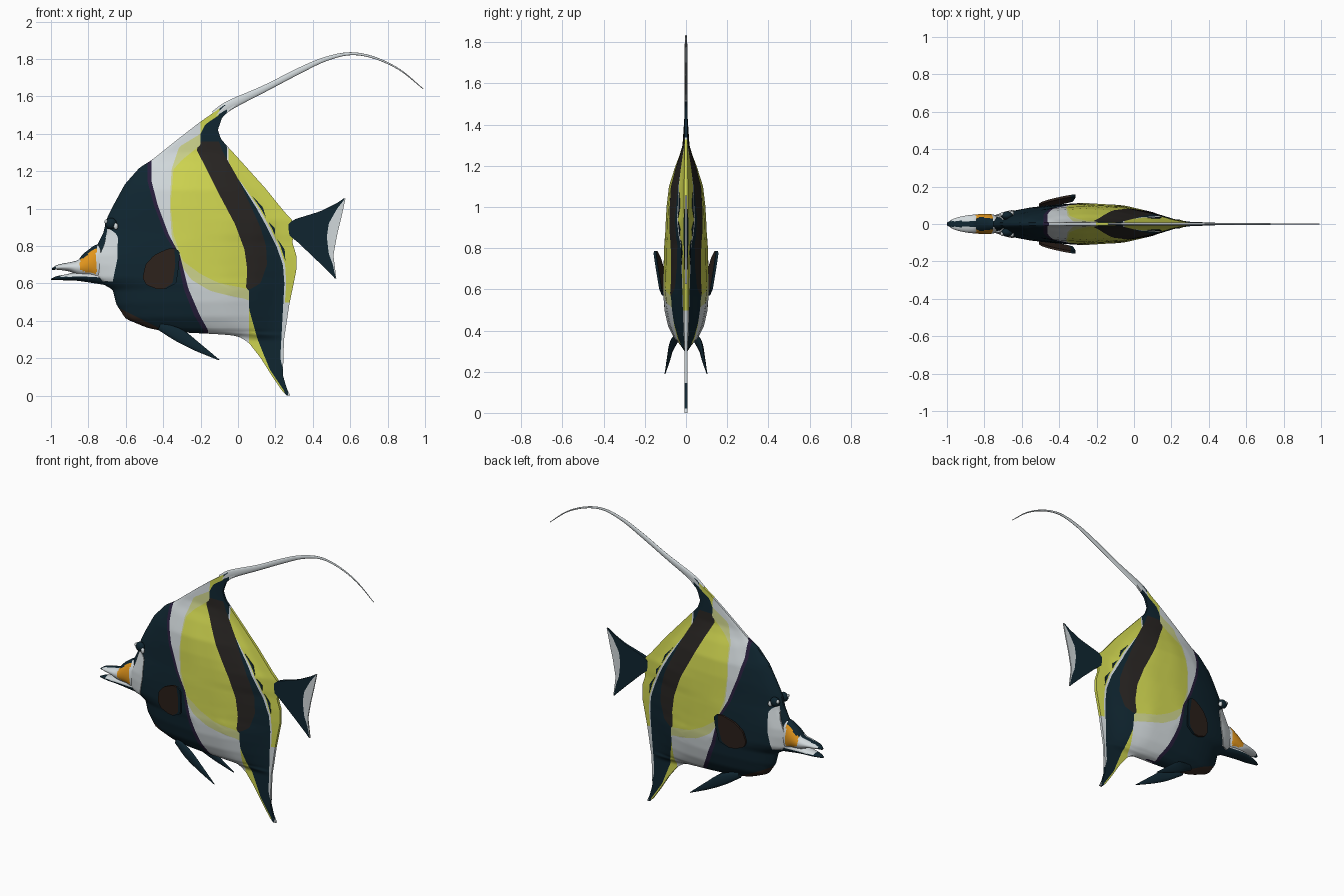
import bpy, bmesh, math
from mathutils import Vector

cube = bpy.data.objects.get("Cube")
if cube:
    bpy.data.objects.remove(cube)

PALETTE = {
    "navy": (.005, .019, .030), "white": (.64, .69, .71), "yellow": (.62, .66, .08),
    "pale_yellow": (.60, .64, .26), "black": (.021, .018, .016), "brown": (.030, .018, .013),
    "purple": (.020, .013, .045), "orange": (.75, .30, .012),
}
MATS = {}
for label, rgb in PALETTE.items():
    mat = bpy.data.materials.new(label)
    mat.use_nodes = True
    mat.diffuse_color = (*rgb, 1)
    shader = mat.node_tree.nodes["Principled BSDF"]
    shader.inputs["Base Color"].default_value = (*rgb, 1)
    shader.inputs["Roughness"].default_value = .6
    MATS[label] = mat
COLOURS = list(PALETTE)


def finish(name, bm, angle=50):
    """Clean the mesh, keep only the used materials and shade it smooth."""
    bmesh.ops.remove_doubles(bm, verts=bm.verts, dist=.0002)
    bmesh.ops.recalc_face_normals(bm, faces=bm.faces)
    used = sorted({f.material_index for f in bm.faces})
    for f in bm.faces:
        f.material_index = used.index(f.material_index)
    mesh = bpy.data.meshes.new(name)
    bm.to_mesh(mesh)
    bm.free()
    for i in used:
        mesh.materials.append(MATS[COLOURS[i]])
    obj = bpy.data.objects.new(name, mesh)
    bpy.context.collection.objects.link(obj)
    bpy.ops.object.select_all(action="DESELECT")
    obj.select_set(True)
    bpy.context.view_layer.objects.active = obj
    bpy.ops.object.shade_smooth_by_angle(angle=math.radians(angle))
    return obj


def table(*pairs, blur=.007):
    """Softened piecewise curve through (input, output) pairs."""
    pairs = sorted(pairs)

    def linear(v):
        if v <= pairs[0][0]:
            return pairs[0][1]
        for (a, p), (b, q) in zip(pairs, pairs[1:]):
            if v <= b:
                return p + (q - p) * (v - a) / (b - a)
        return pairs[-1][1]
    return lambda v: (linear(v - blur) + 2 * linear(v) + linear(v + blur)) / 4


def sheet(name, heights, bounds, colours, depth, centre=None, cols=6, ease=1):
    """Two-sided skin in level rows, split into coloured strips by the bounds."""
    bm = bmesh.new()
    rows, tints = [], []
    for z in heights:
        left, right = bounds[0](z), bounds[-1](z)
        edges = [left]
        for b in bounds[1:]:
            edges.append(min(max(b(z), edges[-1]), max(left, right)))
        xs, tints = [edges[0]], []
        for i, (a, b) in enumerate(zip(edges, edges[1:])):
            power = ease if i < 2 else 1
            for k in range(cols):
                xs.append(a + (b - a) * ((k + 1) / cols) ** power)
                tints.append(colours[i])
        pair = []
        for side in (-1, 1):
            pair.append([bm.verts.new((x, (centre(x, z) if centre else 0) + side * depth(x, z), z))
                         for x in xs])
        rows.append(pair)

    def face(verts, tint, z):
        f = bm.faces.new(verts)
        f.material_index = COLOURS.index(tint(z) if callable(tint) else tint)
    for j, (lo, hi) in enumerate(zip(rows, rows[1:])):
        z = (heights[j] + heights[j + 1]) / 2
        for k, tint in enumerate(tints):
            for s in (0, 1):
                face((lo[s][k], lo[s][k + 1], hi[s][k + 1], hi[s][k]), tint, z)
        for k, tint in ((0, outer_tint(tints, lo[0], hi[0], True)), (-1, outer_tint(tints, lo[0], hi[0], False))):
            face((lo[0][k], lo[1][k], hi[1][k], hi[0][k]), tint, z)
    for end, z in ((rows[0], heights[0]), (rows[-1], heights[-1])):
        for k, tint in enumerate(tints):
            face((end[0][k], end[0][k + 1], end[1][k + 1], end[1][k]), tint, z)
    return finish(name, bm)


def outer_tint(tints, low, high, first):
    """Colour of the first or last strip that is not empty."""
    order = range(len(tints)) if first else reversed(range(len(tints)))
    for k in order:
        if high[k + 1].co.x - high[k].co.x + low[k + 1].co.x - low[k].co.x > .0008:
            return tints[k]
    return tints[0]


def loft(name, points, colour, steps=6, ring=24):
    """Elliptic sections (x, y, z, half height, half width) along a smooth path."""
    pts = [Vector(p) for p in points]
    pts = [2 * pts[0] - pts[1]] + pts + [2 * pts[-1] - pts[-2]]
    path = []
    for a, b, c, d in zip(pts, pts[1:], pts[2:], pts[3:]):
        for k in range(steps):
            t = k / steps
            path.append(b + (c - a) * (t / 2) + (2 * a - 5 * b + 4 * c - d) * (t * t / 2)
                        + (3 * b - a - 3 * c + d) * (t ** 3 / 2))
    path.append(pts[-2])
    bm = bmesh.new()
    rings = []
    for i, p in enumerate(path):
        step = path[min(i + 1, len(path) - 1)] - path[max(i - 1, 0)]
        across = Vector((-step[2], 0, step[0])).normalized()
        rings.append([bm.verts.new(Vector(p[:3]) + across * p[3] * math.cos(math.tau * k / ring)
                                   + Vector((0, p[4] * math.sin(math.tau * k / ring), 0)))
                      for k in range(ring)])
    for a, b in zip(rings, rings[1:]):
        for k in range(ring):
            n = (k + 1) % ring
            bm.faces.new((a[k], a[n], b[n], b[k]))
    bm.faces.new(rings[0])
    bm.faces.new(rings[-1])
    for f in bm.faces:
        f.material_index = COLOURS.index(colour(f.calc_center_median()) if callable(colour) else colour)
    return finish(name, bm)


def span(low, high, count):
    return [low + (high - low) * k / count for k in range(count + 1)]


# Body outline and thickness
front = table((0, .262), (.02, .24), (.1, .185), (.2, .122), (.28, .06), (.315, .01), (.33, -.08),
              (.338, -.36), (.36, -.48), (.41, -.6), (.487, -.65), (.567, -.67), (.6, -.73), (.63, -.775),
              (.7, -.79), (.75, -.785), (.81, -.75), (.87, -.72), (.95, -.70), (1.02, -.665), (1.13, -.605),
              (1.22, -.525), (1.26, -.46), (1.38, -.31), (1.465, -.2), (1.555, -.07))
rear = table((0, .28), (.04, .26), (.11, .24), (.3, .246), (.49, .275), (.67, .312), (.75, .312),
             (.82, .29), (.86, .3), (.94, .29), (.98, .25), (1.11, .145), (1.26, .01), (1.37, -.09),
             (1.42, -.108), (1.487, -.085), (1.555, -.01))
bulk = table((.3, 0), (.335, .025), (.36, .05), (.42, .08), (.5, .098), (.6, .106), (.8, .1), (1, .088),
             (1.1, .076), (1.2, .045), (1.25, .025), (1.3, .01), (1.45, 0))
section = table((0, 0), (.03, .3), (.1, .56), (.25, .86), (.45, 1), (.65, .88), (.8, .55), (.92, .16), (1, .02))


def skin(x, z, lift=0):
    width = max(rear(z) - front(z), .001)
    return .007 + lift + bulk(z) * section((x - front(z)) / width)


# Stripe boundaries, from the head to the rear edge
belly = table((.33, -.38), (.36, -.42), (.4, -.5), (.45, -.6), (.5, -.7), (.6, -.9))
collar = table((.35, -.185), (.43, -.235), (.57, -.29), (.75, -.325), (.86, -.39), (1.02, -.45), (1.15, -.485), (1.25, -.485))
chest = table((.35, -.16), (.43, -.205), (.57, -.265), (.75, -.31), (.86, -.37), (1.02, -.43), (1.15, -.463), (1.25, -.463))
pale = table((.515, .06), (.53, -.03), (.56, -.15), (.62, -.25), (.72, -.32), (.86, -.355), (1.02, -.365),
             (1.21, -.355), (1.33, -.315), (1.4, -.2))
gold = table((.57, .06), (.6, -.1), (.65, -.2), (.72, -.295), (.86, -.345), (1.02, -.36), (1.21, -.345), (1.26, -.3), (1.34, -.2))
band = table((.02, .25), (.14, .17), (.3, .105), (.46, .06), (.54, .04), (.67, .05), (.78, .035), (.915, -.015),
             (1.075, -.1), (1.235, -.18), (1.31, -.22), (1.38, -.21), (1.45, -.175), (1.5, -.1))
band_end = table((.56, .05), (.6, .12), (.7, .155), (.8, .15), (.9, .12), (1, .075), (1.16, 0), (1.3, -.08), (1.42, -.125), (1.5, -.1))
wedge = table((.02, .268), (.2, .226), (.4, .237), (.6, .248), (.7, .24), (.8, .205), (.9, .155), (1, .1), (1.16, 0), (1.22, -.06))
line = table((.02, .272), (.2, .232), (.4, .244), (.6, .258), (.7, .252), (.8, .219), (.9, .17), (1, .114), (1.14, .017), (1.2, -.05))


sheet("body", sorted(span(0, 1.555, 150) + span(.316, .362, 12)),
      [front, belly, collar, chest, pale, gold, band, band_end, wedge, line, rear],
      ["brown", "navy", "purple", "white", "pale_yellow", "yellow",
       lambda z: "black" if .57 < z < 1.36 else "navy", "navy", "white",
       lambda z: "yellow" if .5 < z < 1.49 else "white"], skin, ease=1.8)

# Cheek patch and the broken dark line near the rear edge
cheek_front = table((.61, -.735), (.66, -.755), (.72, -.752), (.81, -.715), (.88, -.7))
cheek_rear = table((.61, -.67), (.73, -.645), (.85, -.642), (.875, -.66), (.89, -.69))
sheet("cheek_patch", span(.61, .89, 28), [cheek_front, cheek_rear], ["white"],
      lambda x, z: skin(x, z, .005))
for low, high in ((.72, .84), (.86, .93), (.95, 1.07)):
    middle = (low + high) / 2

    def dash_rear(z, low=low, high=high, middle=middle):
        return line(z) + .008 + .016 * max(0, 1 - abs(z - middle) / (high - middle))
    sheet("rear_dash", span(low, high, 12), [lambda z: line(z) + .008, dash_rear], ["navy"],
          lambda x, z: skin(x, z, .003), cols=2)


# Snout and jaws
def snout_colour(c):
    if abs(c.y) < .016 and c.z > .69:
        return "navy"
    if c.x < -.975:
        return "navy"
    if -.845 < c.x < -.757 and c.z > .655 + .4 * max(0, -.80 - c.x):
        return "orange" if c.z < .725 + .75 * (c.x + .845) else "navy"
    return "white" if c.x < -.735 else "navy"


loft("upper_snout", [(-.70, 0, .705, .09, .035), (-.75, 0, .705, .102, .05), (-.79, 0, .70, .076, .054),
                     (-.845, 0, .685, .045, .051), (-.9, 0, .688, .025, .045), (-.96, 0, .686, .014, .03),
                     (-.995, 0, .676, .004, .01)], snout_colour, ring=40)
loft("lower_jaw", [(-.7, 0, .63, .04, .04), (-.85, 0, .637, .024, .043), (-.92, 0, .632, .016, .035),
                   (-.97, 0, .628, .01, .022), (-1, 0, .622, .003, .008)],
     lambda c: "white" if c.z > .635 and c.x > -.95 else "navy")

# Trailing dorsal streamer
loft("dorsal_streamer", [(-.12, 0, 1.495, .03, .007), (-.045, 0, 1.552, .026, .008), (.145, 0, 1.643, .018, .008),
                         (.33, 0, 1.738, .016, .007), (.465, 0, 1.798, .012, .006), (.6, 0, 1.828, .008, .005),
                         (.73, 0, 1.806, .006, .004), (.865, 0, 1.742, .004, .003), (.99, 0, 1.64, .002, .002)],
     "white", ring=12)

# Tail fin
tail_front = table((.625, .52), (.715, .43), (.82, .32), (.86, .27), (.92, .27), (.942, .3), (.985, .44), (1.03, .53), (1.055, .568))
tail_pale = table((.63, .522), (.7, .507), (.76, .485), (.85, .475), (.92, .485), (1, .53), (1.05, .57))
tail_rear = table((.625, .526), (.75, .51), (.86, .53), (.95, .552), (1.055, .575))
sheet("tail_fin", span(.625, 1.055, 50), [tail_front, tail_pale, tail_rear], ["navy", "white"],
      lambda x, z: .004 + .01 * max(0, (.5 - x) / .25))

# Paired fins and brow ridges
fin_front = table((.57, -.43), (.59, -.49), (.63, -.51), (.7, -.495), (.75, -.45), (.78, -.39), (.787, -.36))
fin_edge = table((.57, -.40), (.6, -.35), (.7, -.335), (.787, -.34))
fin_rear = table((.57, -.39), (.6, -.33), (.7, -.315), (.77, -.312), (.787, -.335))
for side, label in ((1, "left"), (-1, "right")):
    sheet(label + "_pectoral_fin", span(.57, .787, 24), [fin_front, fin_edge, fin_rear], ["brown", "navy"],
          lambda x, z: .006,
          centre=lambda x, z, s=side: s * (.093 + .03 * (x + .5) / .19 + .03 * (z - .57) / .21))
    loft(label + "_pelvic_fin", [(-.42, side * .04, .37, .02, .012), (-.32, side * .07, .325, .035, .011),
                                 (-.22, side * .085, .262, .024, .008), (-.1, side * .102, .19, .002, .002)],
         "navy", ring=12)
    for part, spot, size, tint in (("brow", (-.68, .045, .92), (.032, .022, .03), "navy"),
                                   ("brow_spot", (-.705, .052, .93), (.009, .012, .012), "white"),
                                   ("eye_spot", (-.653, .058, .905), (.012, .012, .018), "white")):
        bm = bmesh.new()
        bmesh.ops.create_uvsphere(bm, u_segments=16, v_segments=10, radius=1)
        bmesh.ops.scale(bm, vec=size, verts=bm.verts)
        bmesh.ops.translate(bm, vec=(spot[0], side * spot[1], spot[2]), verts=bm.verts)
        for f in bm.faces:
            f.material_index = COLOURS.index(tint)
        finish(label + "_" + part, bm)
